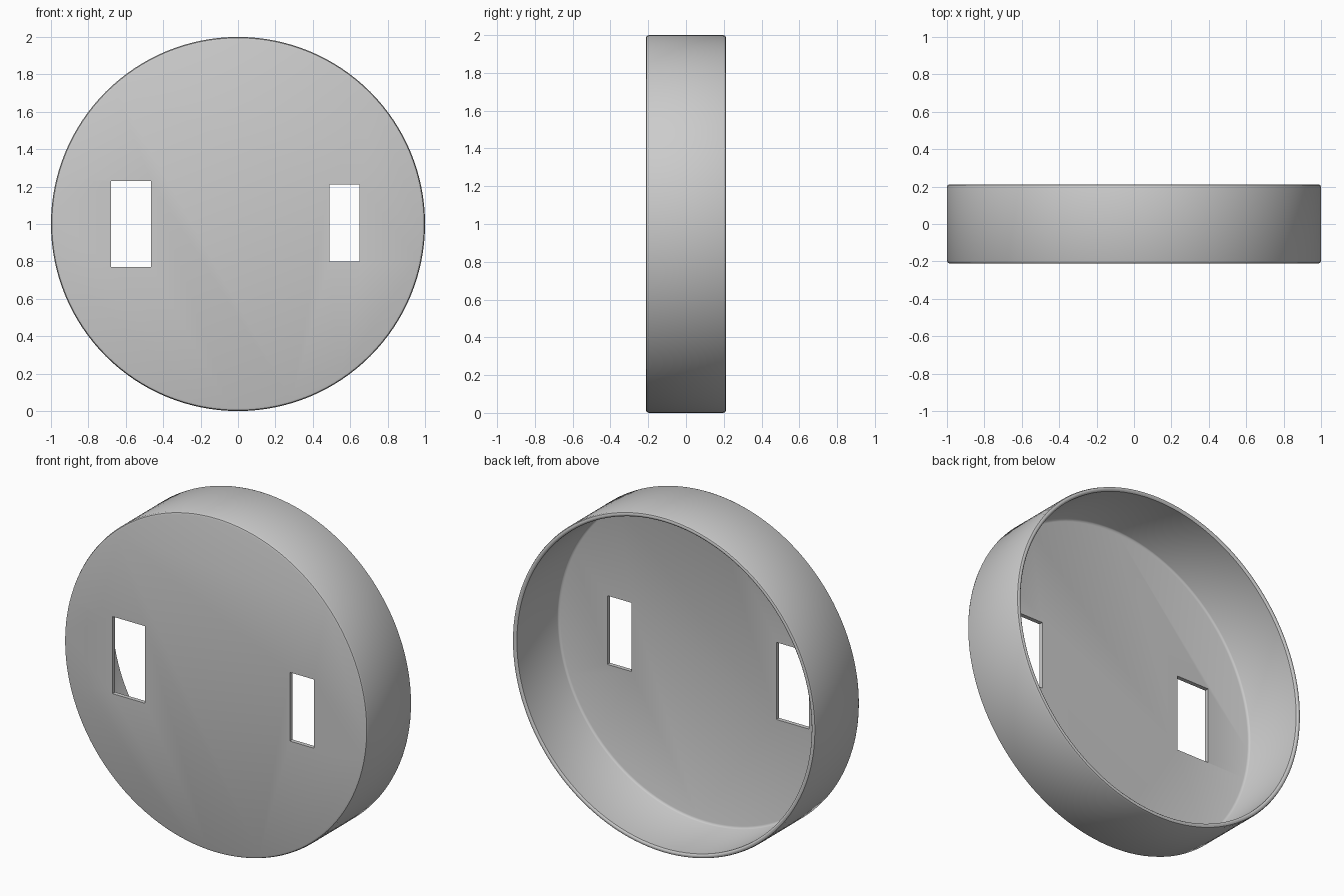
import bpy, bmesh, math

if "Cube" in bpy.data.objects:
    bpy.data.objects.remove(bpy.data.objects["Cube"])

SIDES = 128

# Round cap: rings (radius, y) from the front face, over the rim, to the inner floor
profile = [(0.985, -0.212), (0.995, -0.208), (1.0, -0.197),
           (1.0, 0.197), (0.996, 0.208), (0.987, 0.212),
           (0.980, 0.211), (0.973, 0.204),
           (0.972, -0.176), (0.968, -0.183), (0.958, -0.187)]

bm = bmesh.new()
rings = []
for r, y in profile:
    rings.append([bm.verts.new((r * math.cos(2 * math.pi * i / SIDES), y,
                                1 + r * math.sin(2 * math.pi * i / SIDES)))
                  for i in range(SIDES)])
for a, b in zip(rings, rings[1:]):
    for i in range(SIDES):
        j = (i + 1) % SIDES
        bm.faces.new((a[i], a[j], b[j], b[i]))
bm.faces.new(rings[0])
bm.faces.new(rings[-1])
bmesh.ops.recalc_face_normals(bm, faces=bm.faces)
mesh = bpy.data.meshes.new("round_cap")
bm.to_mesh(mesh)
bm.free()
cap = bpy.data.objects.new("round_cap", mesh)
bpy.context.collection.objects.link(cap)


# Rectangular slots cut through the front plate
def cut_slot(name, x0, x1, z0, z1):
    bpy.ops.mesh.primitive_cube_add(size=1, location=((x0 + x1) / 2, -0.2, (z0 + z1) / 2))
    cutter = bpy.context.object
    cutter.name = name
    cutter.scale = (x1 - x0, 0.2, z1 - z0)
    bpy.context.view_layer.objects.active = cap
    mod = cap.modifiers.new(name, 'BOOLEAN')
    mod.operation = 'DIFFERENCE'
    mod.solver = 'EXACT'
    mod.object = cutter
    bpy.ops.object.modifier_apply(modifier=mod.name)
    bpy.data.objects.remove(cutter, do_unlink=True)


cut_slot("wide_slot_cutter", -0.68, -0.465, 0.77, 1.23)
cut_slot("narrow_slot_cutter", 0.49, 0.65, 0.80, 1.21)

bpy.ops.object.select_all(action='DESELECT')
cap.select_set(True)
bpy.context.view_layer.objects.active = cap
bpy.ops.object.shade_smooth_by_angle(angle=math.radians(40))
